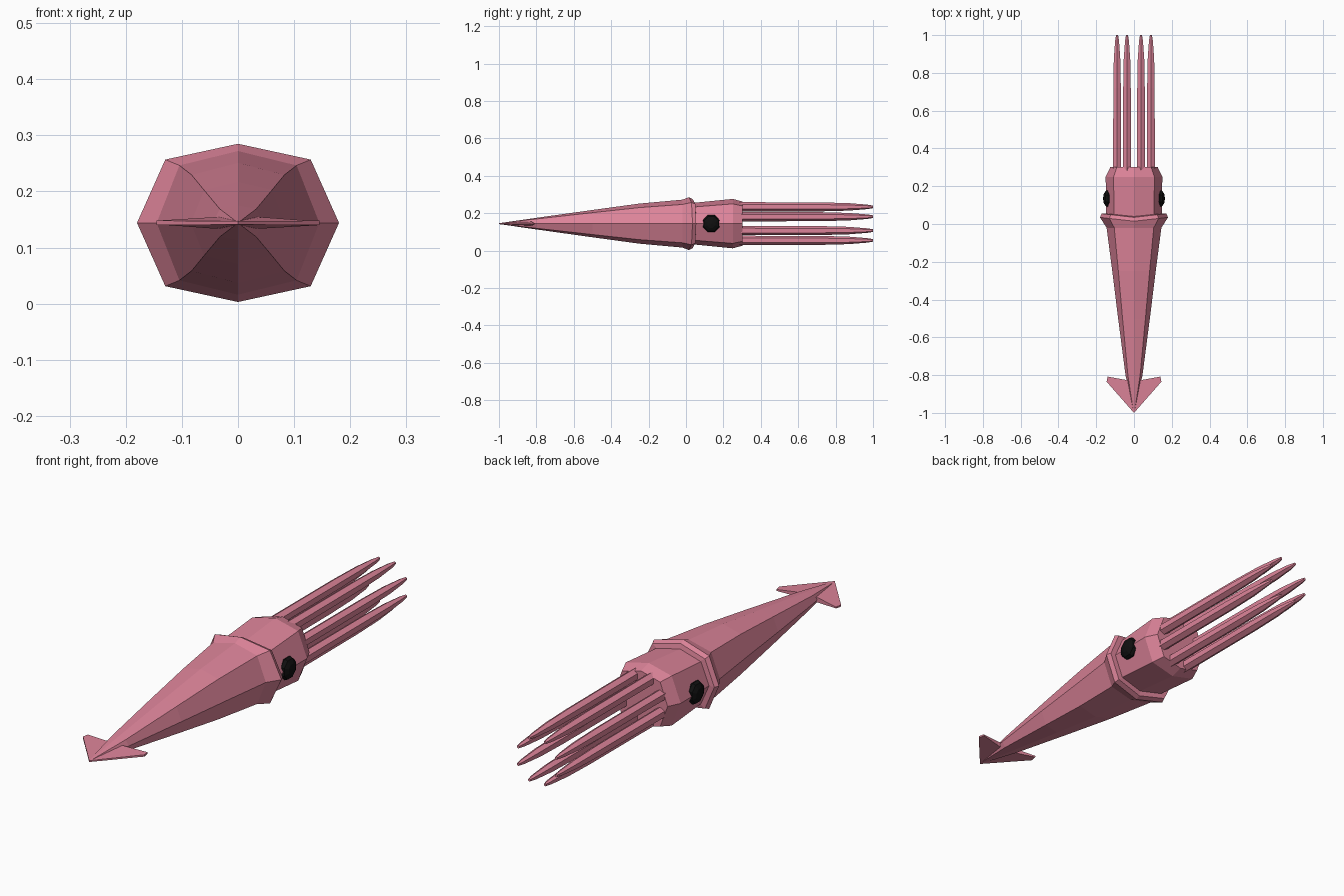
import bpy, bmesh, math

if "Cube" in bpy.data.objects:
    bpy.data.objects.remove(bpy.data.objects["Cube"])

ZC = 0.144


def material(name, rgb):
    m = bpy.data.materials.new(name)
    m.diffuse_color = (*rgb, 1)
    m.use_nodes = True
    m.node_tree.nodes["Principled BSDF"].inputs["Base Color"].default_value = m.diffuse_color
    return m


pink = material("pink_skin", (0.72, 0.23, 0.32))
black = material("black_eye", (0.005, 0.005, 0.005))


def finish(name, bm, mat):
    bmesh.ops.remove_doubles(bm, verts=bm.verts, dist=1e-5)
    bmesh.ops.recalc_face_normals(bm, faces=bm.faces)
    me = bpy.data.meshes.new(name)
    bm.to_mesh(me)
    bm.free()
    me.materials.append(mat)
    ob = bpy.data.objects.new(name, me)
    bpy.context.collection.objects.link(ob)
    return ob


def loft(name, rings, mat, section, cx=0, cz=ZC):
    """Skin rings of (y, half width, half height, y lean of the sides)."""
    bm = bmesh.new()
    loops = [[bm.verts.new((cx + w * a, y + lean * abs(a), cz + h * b))
              for a, b in section] for y, w, h, lean in rings]
    n = len(section)
    for r, s in zip(loops, loops[1:]):
        for i in range(n):
            j = (i + 1) % n
            bm.faces.new((r[i], r[j], s[j], s[i]))
    bm.faces.new(loops[0])
    bm.faces.new(loops[-1])
    return finish(name, bm, mat)


# Eight-sided body section with slightly raised shoulders
octagon = [(1, 0), (.72, .8), (0, 1), (-.72, .8), (-1, 0), (-.72, -.8), (0, -1), (.72, -.8)]
hexagon = [(math.cos(math.radians(60 * i + 30)), math.sin(math.radians(60 * i + 30)))
           for i in range(6)]

# Mantle with flared collar
loft("mantle", [
    (-0.995, .004, .003, 0), (-0.80, .045, .031, 0), (-0.50, .084, .073, 0),
    (-0.25, .115, .107, 0), (-0.02, .145, .128, 0),
    (0.015, .18, .141, .02), (0.035, .172, .132, .02), (0.04, .14, .112, .015),
], pink, octagon)

# Head
loft("head", [
    (0.02, .145, .110, 0), (0.05, .147, .112, 0),
    (0.25, .150, .132, 0), (0.302, .125, .118, 0),
], pink, octagon)

# Arms: eight in a ring
for k in range(8):
    a = math.radians(22.5 + 45 * k)
    loft(f"arm_{k + 1}", [
        (0.28, .024, .025, 0), (0.72, .023, .024, 0), (0.87, .020, .020, 0),
        (0.97, .012, .012, 0), (1.0, .006, .007, 0),
    ], pink, hexagon, .097 * math.cos(a), ZC + .097 * math.sin(a))

# Tail fin: arrowhead tapering in thickness toward the tips
outline = [(0, -1, .003), (.145, -.835, .004), (.14, -.808, .003), (.045, -.825, .010),
           (0, -.82, .012)]
outline += [(-x, y, t) for x, y, t in outline[3:0:-1]]
bm = bmesh.new()
top = [bm.verts.new((x, y, ZC + t)) for x, y, t in outline]
bot = [bm.verts.new((x, y, ZC - t)) for x, y, t in outline]
for side in (top, bot):
    bm.faces.new((side[0], side[1], side[2], side[3], side[4]))
    bm.faces.new((side[0], side[4], side[5], side[6], side[7]))
for i in range(8):
    j = (i + 1) % 8
    bm.faces.new((top[i], top[j], bot[j], bot[i]))
finish("tail_fin", bm, pink)

# Eyes: flattened spheres on the sides of the head
for s, label in ((1, "right"), (-1, "left")):
    bm = bmesh.new()
    bmesh.ops.create_uvsphere(bm, u_segments=8, v_segments=6, radius=1)
    for v in bm.verts:
        x, y, z = v.co
        c, d = math.cos(math.pi / 8), math.sin(math.pi / 8)
        v.co = (s * .138 + z * .026, .135 + .049 * (x * c - y * d), ZC + .049 * (x * d + y * c))
    finish(f"{label}_eye", bm, black)
